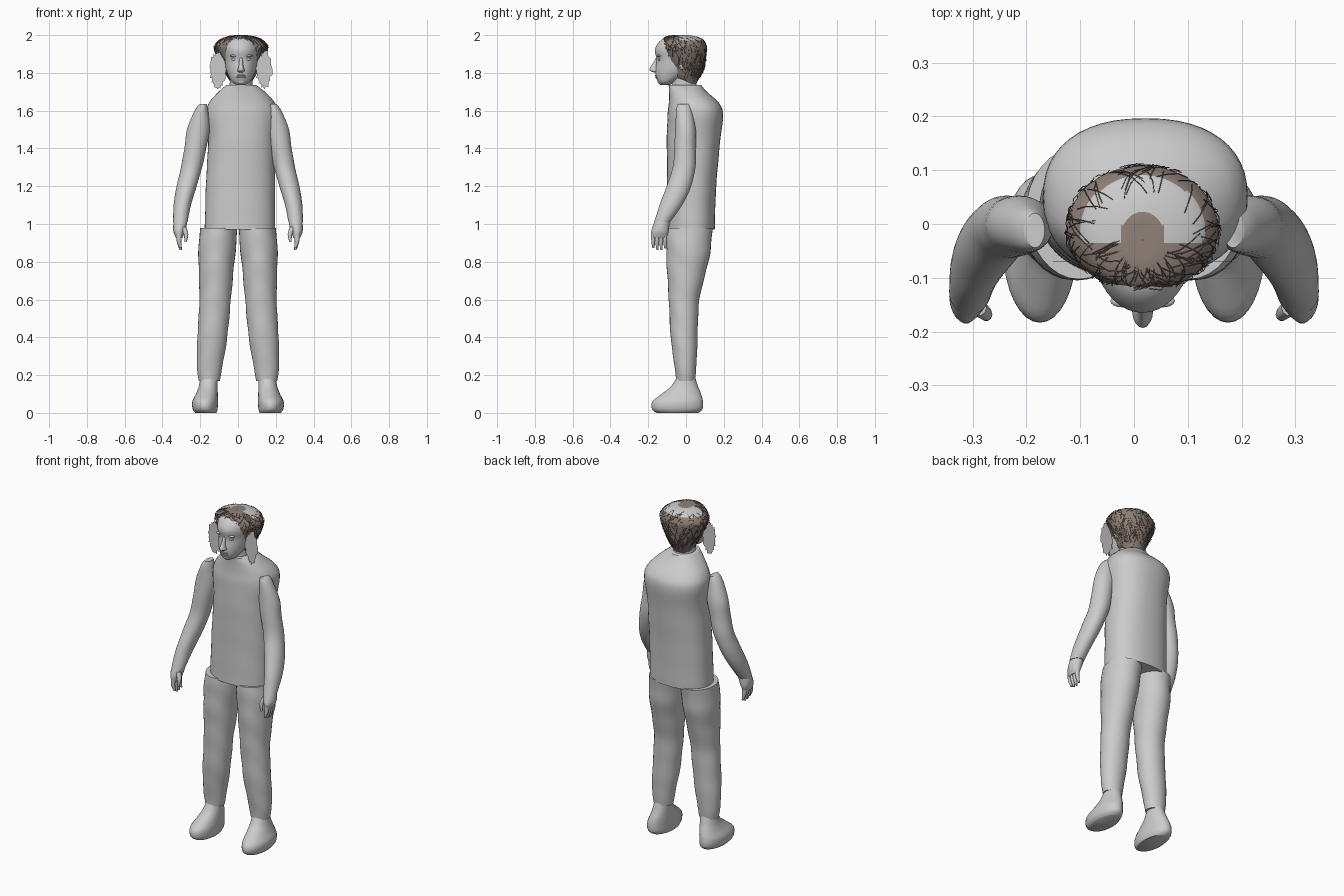
import bpy
import bmesh
import math
import random
from mathutils import Vector

random.seed(4)
cube = bpy.data.objects.get("Cube")
if cube:
    bpy.data.objects.remove(cube, do_unlink=True)


def material(name, colour):
    mat = bpy.data.materials.new(name)
    mat.use_nodes = True
    rgba = (*colour, 1)
    mat.diffuse_color = rgba
    mat.node_tree.nodes["Principled BSDF"].inputs["Base Color"].default_value = rgba
    return mat


GREY = material("plain grey", (0.6, 0.6, 0.6))
BROWN = material("hair brown", (0.28, 0.22, 0.19))
DARK = material("dark strand brown", (0.14, 0.11, 0.095))
MIDDLE = 0.016  # head and torso sit slightly off centre


def smooth_rings(rings, steps):
    """Catmull-Rom interpolation of (z, x, y, x radius, y radius) rings."""
    pts = [Vector(r) for r in rings]
    pts = [pts[0]] + pts + [pts[-1]]
    out = []
    for a, b, c, d in zip(pts, pts[1:], pts[2:], pts[3:]):
        for i in range(steps):
            t = i / steps
            p = (b * 2 + (c - a) * t + (a * 2 - b * 5 + c * 4 - d) * t ** 2
                 + (b * 3 - a - c * 3 + d) * t ** 3) * 0.5
            p[0] = min(max(p[0], min(b[0], c[0])), max(b[0], c[0]))
            out.append(p)
    return out + [pts[-1]]


def ring_point(ring, angle, side=1, power=2.0, fold=0.0):
    z, cx, cy, rx, ry = ring
    c, s = math.cos(angle), math.sin(angle)
    wave = 1 + fold * math.sin(38 * z + 2 * math.sin(angle) + math.cos(angle * 2))
    x = cx + rx * wave * math.copysign(abs(c) ** (2 / power), c)
    y = cy + ry * wave * math.copysign(abs(s) ** (2 / power), s)
    return Vector((x * side, y, z))


def finish(name, bm, *mats):
    bmesh.ops.recalc_face_normals(bm, faces=bm.faces)
    mesh = bpy.data.meshes.new(name)
    bm.to_mesh(mesh)
    bm.free()
    for mat in mats or (GREY,):
        mesh.materials.append(mat)
    obj = bpy.data.objects.new(name, mesh)
    bpy.context.collection.objects.link(obj)


def loft_mesh(rings, side=1, segs=32, steps=4, power=2.0, fold=0.0, cap=True):
    bm = bmesh.new()
    loops = []
    for ring in smooth_rings(rings, steps):
        loops.append([bm.verts.new(ring_point(ring, math.tau * i / segs, side, power, fold))
                      for i in range(segs)])
    for low, high in zip(loops, loops[1:]):
        for i in range(segs):
            j = (i + 1) % segs
            bm.faces.new((low[i], low[j], high[j], high[i]))
    if cap:
        bm.faces.new(loops[0][::-1])
        bm.faces.new(loops[-1])
    return bm


def loft(name, rings, **options):
    finish(name, loft_mesh(rings, **options))


def blob(name, centre, size):
    bm = bmesh.new()
    bmesh.ops.create_uvsphere(bm, u_segments=16, v_segments=10, radius=1)
    bmesh.ops.scale(bm, vec=size, verts=bm.verts)
    bmesh.ops.translate(bm, vec=centre, verts=bm.verts)
    finish(name, bm)


# Loose shirt body and neck
loft("shirt", [
    (0.97, 0.01, 0.025, 0.186, 0.127), (1.2, 0.013, 0.03, 0.183, 0.13),
    (1.45, 0.02, 0.04, 0.178, 0.142), (1.58, 0.021, 0.05, 0.191, 0.147),
    (1.64, 0.021, 0.042, 0.175, 0.133), (1.7, 0.02, 0.01, 0.122, 0.1),
    (1.735, 0.017, -0.005, 0.08, 0.087)], power=2.3, fold=0.004, segs=48, steps=6)
loft("neck", [
    (1.68, MIDDLE, 0, 0.07, 0.075), (1.74, MIDDLE, -0.01, 0.06, 0.065),
    (1.82, MIDDLE, -0.015, 0.06, 0.065)])

# Head and facial features
loft("head", [
    (1.735, MIDDLE, -0.11, 0.02, 0.025), (1.75, MIDDLE, -0.105, 0.045, 0.042),
    (1.78, MIDDLE, -0.08, 0.064, 0.08), (1.82, MIDDLE, -0.05, 0.08, 0.112),
    (1.87, MIDDLE, -0.035, 0.089, 0.121), (1.92, MIDDLE, -0.035, 0.094, 0.13),
    (1.96, MIDDLE, -0.04, 0.083, 0.106), (1.984, MIDDLE, -0.045, 0.055, 0.068),
    (1.992, MIDDLE, -0.045, 0.01, 0.01)], segs=40)
loft("nose", [
    (1.802, MIDDLE, -0.158, 0.009, 0.01), (1.81, MIDDLE, -0.162, 0.019, 0.025),
    (1.82, MIDDLE, -0.164, 0.017, 0.029), (1.845, MIDDLE, -0.157, 0.011, 0.022),
    (1.88, MIDDLE, -0.147, 0.009, 0.012)], segs=16)
for lip, z in (("upper_lip", 1.787), ("lower_lip", 1.777)):
    blob(lip, (MIDDLE, -0.152, z), (0.026, 0.012, 0.006))
blob("chin", (MIDDLE, -0.135, 1.755), (0.026, 0.016, 0.015))
for side, label in ((1, "left"), (-1, "right")):
    blob(label + "_eye", (MIDDLE + side * 0.036, -0.141, 1.872), (0.015, 0.008, 0.007))
    blob(label + "_brow", (MIDDLE + side * 0.036, -0.143, 1.89), (0.024, 0.012, 0.007))
    blob(label + "_ear", (MIDDLE + side * 0.087, -0.02, 1.85), (0.014, 0.022, 0.034))

# Arms, hands, legs and shoes
ARM = [
    (1.635, 0.184, -0.012, 0.018, 0.032), (1.6, 0.194, -0.01, 0.036, 0.042),
    (1.5, 0.21, -0.003, 0.06, 0.054), (1.4, 0.226, -0.005, 0.058, 0.057),
    (1.3, 0.246, -0.01, 0.056, 0.06), (1.2, 0.272, -0.038, 0.053, 0.065),
    (1.1, 0.295, -0.08, 0.046, 0.06), (1.01, 0.305, -0.127, 0.038, 0.042)]
PALM = [
    (1.03, 0.303, -0.125, 0.032, 0.036), (1.0, 0.306, -0.13, 0.036, 0.042),
    (0.96, 0.312, -0.138, 0.03, 0.046), (0.925, 0.311, -0.143, 0.017, 0.04)]
LEG = [
    (0.978, 0.102, 0.02, 0.098, 0.122), (0.9, 0.108, 0.015, 0.1, 0.119),
    (0.8, 0.114, 0.008, 0.095, 0.111), (0.6, 0.121, -0.01, 0.083, 0.081),
    (0.4, 0.136, -0.01, 0.079, 0.071), (0.25, 0.15, -0.003, 0.068, 0.058),
    (0.17, 0.152, -0.003, 0.055, 0.05)]
SHOE = [
    (0, 0.17, -0.046, 0.056, 0.11), (0.02, 0.174, -0.046, 0.066, 0.134),
    (0.06, 0.174, -0.044, 0.068, 0.134), (0.1, 0.165, -0.025, 0.058, 0.105),
    (0.14, 0.158, -0.008, 0.05, 0.072), (0.19, 0.153, 0, 0.045, 0.048)]
for side, label in ((1, "left"), (-1, "right")):
    loft(label + "_sleeve", ARM, side=side, fold=0.008)
    loft(label + "_palm", PALM, side=side, segs=20)
    loft(label + "_trouser_leg", LEG, side=side, fold=0.014, steps=8)
    loft(label + "_shoe", SHOE, side=side)
    for n in range(4):
        y, tip = -0.174 + n * 0.021, 0.872 - 0.012 * math.sin(n)
        loft(f"{label}_finger_{n + 1}", [
            (0.945, 0.312, y, 0.014, 0.011), (0.905, 0.312, y, 0.012, 0.01),
            (tip, 0.303, y + 0.002, 0.006, 0.006)], side=side, segs=10, steps=3)
    loft(label + "_thumb", [
        (0.985, 0.29, -0.155, 0.016, 0.016), (0.945, 0.275, -0.168, 0.012, 0.012),
        (0.905, 0.278, -0.172, 0.006, 0.007)], side=side, segs=10)

# Hair shell, open over the face, with a bare crescent on the crown
HAIR = [
    (1.735, MIDDLE, 0.02, 0.045, 0.03), (1.78, MIDDLE, 0, 0.073, 0.075),
    (1.82, MIDDLE, 0, 0.092, 0.094), (1.87, MIDDLE, -0.003, 0.118, 0.106),
    (1.92, MIDDLE, -0.008, 0.137, 0.116), (1.945, MIDDLE, -0.01, 0.137, 0.116),
    (1.975, MIDDLE, -0.015, 0.112, 0.106), (1.992, MIDDLE, -0.025, 0.074, 0.08),
    (2.0, MIDDLE, -0.03, 0.03, 0.04), (2.0, MIDDLE, -0.03, 0.001, 0.001)]
FRINGE, TONGUE = -0.035, 0.04


def covered(p):
    return p.z > 1.97 or p.y > -0.1 + (1.9 - p.z) * 0.45


def bare_crown(p):
    x = abs(p.x - MIDDLE)
    tongue = x < TONGUE and (p.y < -0.015 or math.hypot(x, p.y + 0.015) < TONGUE)
    inside = math.hypot(x / 0.115, (p.y + 0.01) / 0.1) < 1
    return p.z > 1.95 and inside and p.y > FRINGE and not tongue


bm = loft_mesh(HAIR, segs=96, steps=7, cap=False)
bmesh.ops.delete(bm, geom=[f for f in bm.faces if not covered(f.calc_center_median())],
                 context="FACES")
for point, normal in (((0, FRINGE, 0), (0, 1, 0)), ((MIDDLE - TONGUE, 0, 0), (1, 0, 0)),
                      ((MIDDLE + TONGUE, 0, 0), (1, 0, 0))):
    crown = [f for f in bm.faces if f.calc_center_median().z > 1.95]
    parts = {g for f in crown for g in (f, *f.edges, *f.verts)}
    bmesh.ops.bisect_plane(bm, geom=list(parts), plane_co=point, plane_no=normal)
for face in bm.faces:
    face.material_index = int(bare_crown(face.calc_center_median()))
finish("hair_shell", bm, BROWN, GREY)

# Crossing strands scattered over the hair shell
curve = bpy.data.curves.new("hair_strands", "CURVE")
curve.dimensions = "3D"
curve.bevel_depth = 0.0009
curve.bevel_resolution = 0
curve.materials.append(DARK)
hair_rings = smooth_rings(HAIR, 7)
for n in range(420):
    start, angle = random.randint(4, 50), random.uniform(0, math.tau)
    turn = random.uniform(-0.5, 0.5)
    path = []
    for k in range(4):
        p = ring_point(hair_rings[min(start + k * 3, 58)], angle + turn * k / 3)
        p += Vector((p.x - MIDDLE, p.y, 0)) * random.uniform(0, 0.05)
        p.z = min(p.z, 1.998)
        path.append(p)
    if not all(covered(p) for p in path) or bare_crown(path[1]):
        continue
    spline = curve.splines.new("POLY")
    spline.points.add(3)
    for point, p in zip(spline.points, path):
        point.co = (*p, 1)
bpy.context.collection.objects.link(bpy.data.objects.new("hair_strands", curve))

# Ragged flat side locks
for side, label in ((1, "left"), (-1, "right")):
    bm = bmesh.new()
    outline = []
    for i in range(44):
        a, r = math.tau * i / 44, random.uniform(0.82, 1.08)
        x = MIDDLE + side * (0.122 + 0.043 * r * math.cos(a))
        outline.append(bm.verts.new((x, -0.07, 1.818 + 0.1 * r * math.sin(a))))
    sheet = bm.faces.new(outline)
    back = bmesh.ops.extrude_face_region(bm, geom=[sheet])["geom"]
    bmesh.ops.translate(bm, vec=(0, 0.001, 0),
                        verts=[v for v in back if isinstance(v, bmesh.types.BMVert)])
    finish(label + "_side_lock", bm)

# Smooth shading with sharp hems
bpy.ops.object.select_all(action="DESELECT")
for obj in bpy.context.collection.objects:
    if obj.type == "MESH":
        obj.select_set(True)
        bpy.context.view_layer.objects.active = obj
bpy.ops.object.shade_smooth_by_angle(angle=math.radians(50))
